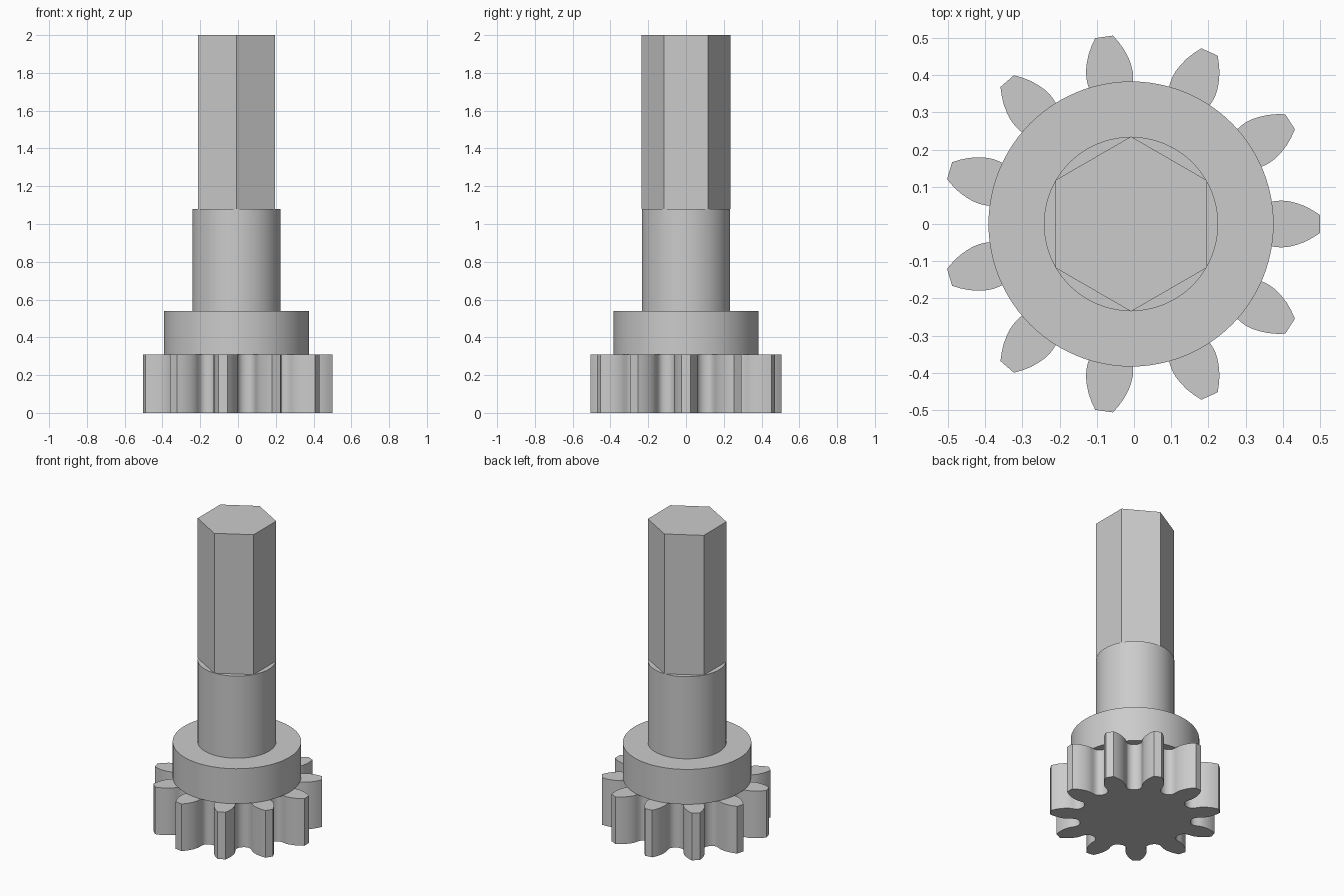
import bpy
import bmesh
import math

cube = bpy.data.objects.get("Cube")
if cube:
    bpy.data.objects.remove(cube, do_unlink=True)

AXIS_X = -0.008
TEETH = 11

steel = bpy.data.materials.new("plain grey steel")
steel.use_nodes = True
steel.diffuse_color = (0.6, 0.6, 0.6, 1)
steel.node_tree.nodes["Principled BSDF"].inputs["Base Color"].default_value = (0.6, 0.6, 0.6, 1)


def prism(name, outline, bottom, top, smooth=True):
    """Extrude a closed outline straight up between two heights."""
    bm = bmesh.new()
    face = bm.faces.new([bm.verts.new((x, y, bottom)) for x, y in outline])
    grown = bmesh.ops.extrude_face_region(bm, geom=[face], use_keep_orig=True)
    verts = [v for v in grown["geom"] if isinstance(v, bmesh.types.BMVert)]
    bmesh.ops.translate(bm, verts=verts, vec=(0, 0, top - bottom))
    bmesh.ops.recalc_face_normals(bm, faces=bm.faces)
    mesh = bpy.data.meshes.new(name)
    bm.to_mesh(mesh)
    bm.free()
    mesh.materials.append(steel)
    obj = bpy.data.objects.new(name, mesh)
    obj.location.x = AXIS_X
    bpy.context.collection.objects.link(obj)
    if smooth:
        bpy.ops.object.select_all(action="DESELECT")
        obj.select_set(True)
        bpy.context.view_layer.objects.active = obj
        bpy.ops.object.shade_smooth_by_angle(angle=math.radians(32))
    return obj


def ring(radius, sides, start=0.0):
    steps = [start + math.tau * i / sides for i in range(sides)]
    return [(radius * math.cos(a), radius * math.sin(a)) for a in steps]


# Half a tooth flank, from the middle of the root gap out to the tip
flank = [(0.323, -0.084), (0.331, -0.073), (0.341, -0.064), (0.354, -0.059),
         (0.372, -0.059), (0.390, -0.062), (0.405, -0.063), (0.425, -0.061),
         (0.445, -0.056), (0.467, -0.048), (0.488, -0.037), (0.508, -0.024)]
tooth = flank + [(x, -y) for x, y in reversed(flank)]

# Gear wheel: the tooth repeated around the axis
gear_outline = []
for i in range(TEETH):
    a = math.tau * i / TEETH
    c, s = math.cos(a), math.sin(a)
    gear_outline += [(x * c - y * s, x * s + y * c) for x, y in tooth]
prism("gear_wheel", gear_outline, 0, 0.31)

# Round collar and shaft, then the hexagonal drive end
prism("collar", ring(0.383, 96), 0.31, 0.54)
prism("round_shaft", ring(0.234, 96), 0.54, 1.08)
prism("hex_drive", ring(0.235, 6, math.pi / 2), 1.08, 2.0, smooth=False)
